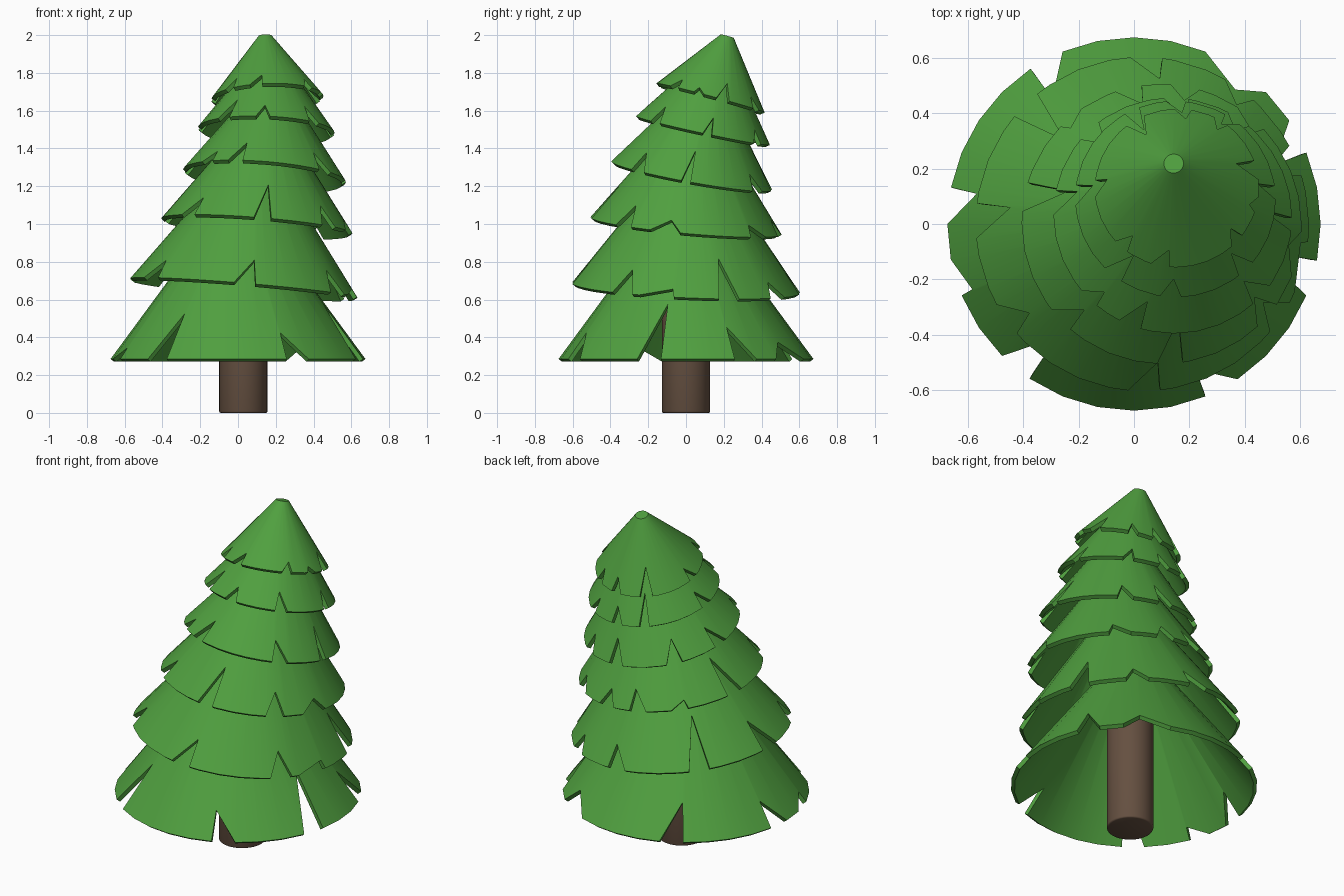
import bpy, bmesh, math
from mathutils import Vector, Matrix

if "Cube" in bpy.data.objects:
    bpy.data.objects.remove(bpy.data.objects["Cube"])


def material(name, color):
    m = bpy.data.materials.new(name)
    m.diffuse_color = (*color, 1)
    m.use_nodes = True
    m.node_tree.nodes["Principled BSDF"].inputs["Base Color"].default_value = m.diffuse_color
    return m


GREEN = material("needle green", (0.08, 0.35, 0.05))
BROWN = material("bark brown", (0.13, 0.08, 0.052))


def finish(ob, mat, angle):
    """Apply modifiers, colour the part and smooth it."""
    bpy.ops.object.select_all(action='DESELECT')
    ob.select_set(True)
    bpy.context.view_layer.objects.active = ob
    for mod in list(ob.modifiers):
        bpy.ops.object.modifier_apply(modifier=mod.name)
    ob.data.materials.append(mat)
    bpy.ops.object.shade_smooth_by_angle(angle=math.radians(angle))


def rim_points(notches, sides=32):
    """Rim as (angle, height) pairs, with a V for every notch (start, end, tip, depth)."""
    pts = []
    for i in range(sides):
        a = i * 360 / sides
        if not any(s - 1 < a < e + 1 for s, e, t, d in notches):
            pts.append((a, 0))
    for s, e, t, d in notches:
        t = min(max(t, s + 0.4), e - 0.4)
        pts += [(s, 0), (t, d), (e, 0)]
    return sorted(pts)


def tier(name, center, radius, lean, notches, slope=1.36):
    """Open cone of branches, its rim notched, leaning by the rim's x and y slopes."""
    top_r = radius * 0.12
    top_h = (radius - top_r) * slope
    axis = Vector((-lean[0], -lean[1], 1)).normalized()
    turn = Vector((0, 0, 1)).rotation_difference(axis).to_matrix().to_4x4()
    bm = bmesh.new()
    low, high = [], []
    for a, h in rim_points(notches):
        d = Vector((math.cos(math.radians(a)), math.sin(math.radians(a)), 0))
        low.append(bm.verts.new(d * (radius - h / slope) + Vector((0, 0, h))))
        high.append(bm.verts.new(d * top_r + Vector((0, 0, top_h))))
    n = len(low)
    for i in range(n):
        j = (i + 1) % n
        bm.faces.new((low[i], low[j], high[j], high[i]))
    bm.faces.new(high)
    bm.transform(Matrix.Translation(center) @ turn)
    me = bpy.data.meshes.new(name)
    bm.to_mesh(me)
    bm.free()
    ob = bpy.data.objects.new(name, me)
    bpy.context.collection.objects.link(ob)
    mod = ob.modifiers.new("thickness", 'SOLIDIFY')
    mod.thickness = 0.024
    mod.offset = -1
    finish(ob, GREEN, 35)


# Trunk
bpy.ops.mesh.primitive_cylinder_add(vertices=32, radius=0.128, depth=0.9,
                                    location=(0.028, 0, 0.45))
trunk = bpy.context.object
trunk.name = "trunk"
bev = trunk.modifiers.new("soft ends", 'BEVEL')
bev.width = 0.008
bev.segments = 2
finish(trunk, BROWN, 50)

# Branch tiers, bottom to top
tier("branches_1", (0, 0, 0.285), 0.675, (0, 0), [
    (22.5, 33.7, 22.5, .17), (45, 67.5, 53, .09), (112.5, 123.7, 123, .18),
    (168.7, 180, 169, .13), (191, 202.5, 202, .06), (225, 236, 235.5, .24),
    (292.5, 303.7, 293, .14), (337.5, 348.7, 348, .29)])
tier("branches_2", (0.03, 0, 0.66), 0.605, (-.084, -.045), [
    (17, 28, 21, .2), (48, 60, 52, .08), (83, 94, 84, .11), (129, 140, 136, .25),
    (173, 185, 174, .15), (209, 221, 218, .1), (265, 276, 275, .13),
    (320, 332, 326, .12), (336, 354, 353, .04)])
tier("branches_3", (0.10, 0, 0.99), 0.508, (-.08, -.09), [
    (43, 57, 45, .06), (74, 86, 80, .08), (98, 109, 100, .1), (125, 136, 134, .04),
    (163, 175, 164, .19), (218, 229, 228, .1), (268, 278.5, 277, .19),
    (313, 325, 320, .11), (338, 357, 350, .06)])
tier("branches_4", (0.14, 0.03, 1.255), 0.433, (-.08, -.18), [
    (50, 62, 53, .08), (82, 94, 84, .12), (128, 140, 136, .11), (168, 180, 169, .1),
    (220, 230, 229, .06), (243, 254, 253, .11), (312, 324, 314, .1),
    (353, 365 - 5.5, 359, .16)])
tier("branches_5", (0.15, 0.09, 1.495), 0.363, (-.04, -.215), [
    (0, 8, 7.5, .09), (50, 60, 58, .07), (84, 95, 86, .08), (111, 120, 118, .15),
    (172, 184, 174, .08), (225, 237, 236, .11), (261, 273, 268, .07),
    (309, 320, 312, .09)])
tier("branches_6", (0.155, 0.13, 1.667), 0.297, (.035, -.27), [
    (6, 20, 17, .09), (52, 63, 54, .06), (80, 92, 82, .07), (114, 128, 123, .13),
    (174, 186, 176, .06), (222, 233, 231, .06), (252, 265, 264, .06),
    (312, 323, 320, .05), (342, 353, 345, .03)], slope=1.3)
